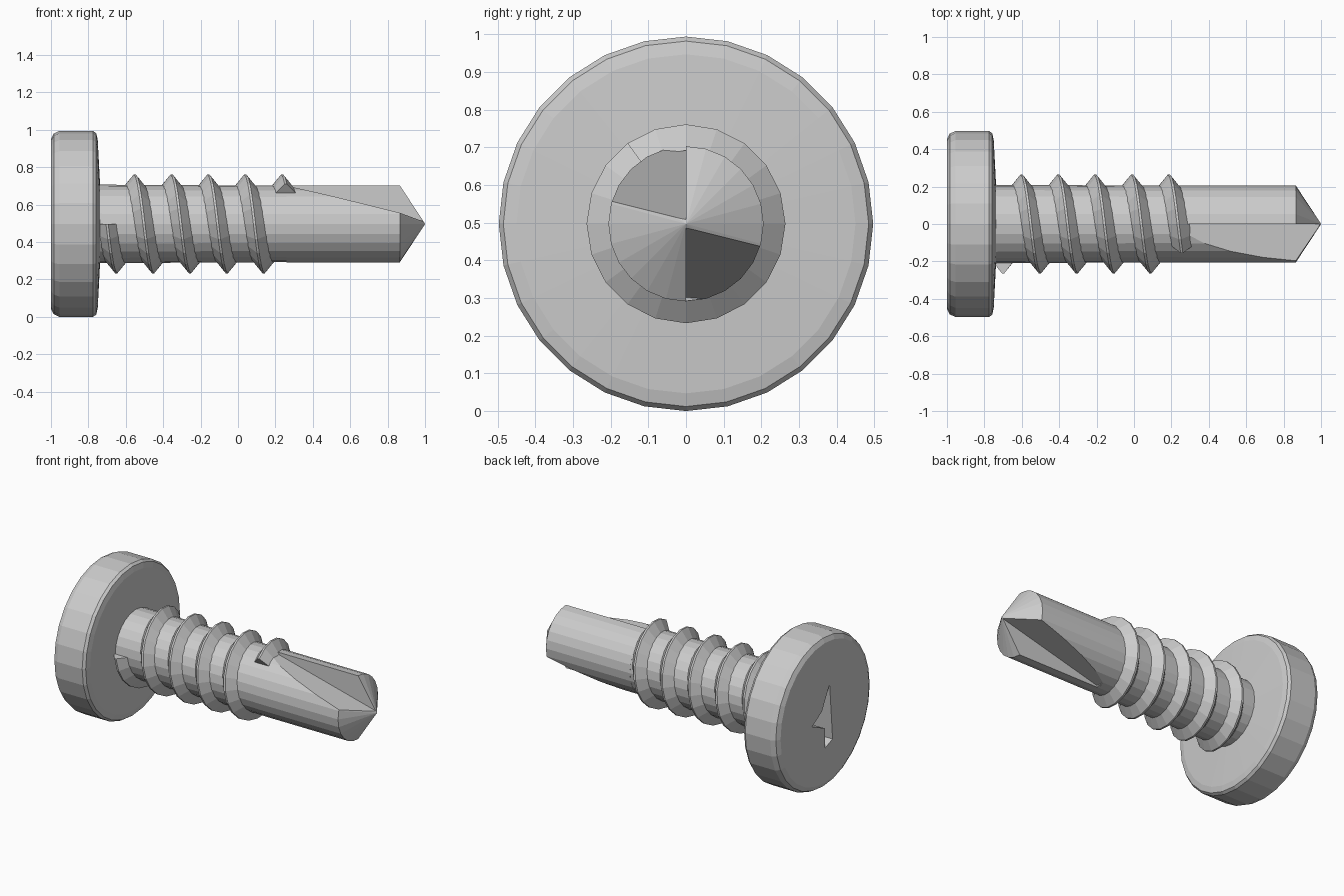
import bpy, bmesh
from math import sin, cos, pi
from mathutils import Vector

if "Cube" in bpy.data.objects:
    bpy.data.objects.remove(bpy.data.objects["Cube"])

CZ = 0.497          # height of the screw axis


def make_object(name, bm):
    bmesh.ops.remove_doubles(bm, verts=bm.verts, dist=1e-5)
    bmesh.ops.recalc_face_normals(bm, faces=bm.faces)
    me = bpy.data.meshes.new(name)
    bm.to_mesh(me)
    bm.free()
    ob = bpy.data.objects.new(name, me)
    bpy.context.collection.objects.link(ob)
    return ob


def lathe(name, profile, sides):
    """Closed solid turned about the x axis from (x, radius) pairs."""
    bm = bmesh.new()
    rings = []
    for x, r in profile:
        rings.append([bm.verts.new((x, r * cos(2 * pi * i / sides),
                                    CZ + r * sin(2 * pi * i / sides))) for i in range(sides)])
    for a, b in zip(rings, rings[1:]):
        for i in range(sides):
            j = (i + 1) % sides
            bm.faces.new((a[i], a[j], b[j], b[i]))
    bm.faces.new(rings[0])
    bm.faces.new(rings[-1])
    return make_object(name, bm)


def prism(name, outline, offset):
    """Extrude a planar outline by an offset vector."""
    bm = bmesh.new()
    face = bm.faces.new([bm.verts.new(p) for p in outline])
    ext = bmesh.ops.extrude_face_region(bm, geom=[face])
    for v in ext["geom"]:
        if isinstance(v, bmesh.types.BMVert):
            v.co += Vector(offset)
    if not any(f is face for f in bm.faces):
        bm.faces.new([v for v in bm.verts][:len(outline)])
    bmesh.ops.holes_fill(bm, edges=bm.edges, sides=0)
    return make_object(name, bm)


def cut(ob, cutter):
    cutter.hide_render = True
    mod = ob.modifiers.new("cut", "BOOLEAN")
    mod.operation = "DIFFERENCE"
    mod.solver = "EXACT"
    mod.object = cutter
    bpy.context.view_layer.objects.active = ob
    bpy.ops.object.modifier_apply(modifier=mod.name)
    bpy.data.objects.remove(cutter)


# Pan head with rounded rim
head = lathe("head", [(-1, 0.455), (-0.985, 0.483), (-0.955, 0.497), (-0.775, 0.497),
                      (-0.758, 0.485), (-0.75, 0.45), (-0.737, 0.20)], 28)

# Driver recess in the head
recess = [(-0.05, 0.17), (-0.08, -0.20), (0.0, -0.23),
          (0.0, -0.10), (0.13, -0.04), (0.03, 0.02)]
cut(head, prism("recess_cutter", [(-1.05, y, CZ + z) for y, z in recess], (0.19, 0, 0)))

# Threaded core
lathe("shank", [(-0.76, 0.21), (0.10, 0.205), (0.28, 0.205)], 24)

# Helical thread ridge
bm = bmesh.new()
steps, turns, pitch = 20, 4.85, 0.197
rows = []
for k in range(int(steps * turns) + 1):
    phi = 2 * pi * k / steps
    x0 = -0.70 + pitch * k / steps
    rows.append([bm.verts.new((x0 + dx, -r * cos(phi), CZ - r * sin(phi)))
                 for dx, r in ((-0.06, 0.195), (-0.006, 0.264), (0.006, 0.264), (0.06, 0.195))])
for a, b in zip(rows, rows[1:]):
    for i in range(4):
        j = (i + 1) % 4
        bm.faces.new((a[i], a[j], b[j], b[i]))
bm.faces.new(rows[0])
bm.faces.new(rows[-1])
make_object("thread", bm)

# Drill point with two opposed wedge flutes
drill = lathe("drill_point", [(0.26, 0.206), (0.865, 0.206), (1.0, 0.001)], 24)
for s in (1, -1):
    wedge = [(0.27, 0, CZ + s * 0.198), (1.05, 0, CZ - s * 0.003),
             (1.05, 0, CZ + s * 0.35), (0.27, 0, CZ + s * 0.35)]
    cut(drill, prism("flute_cutter", wedge, (0, -s * 0.4, s * 0.03)))
